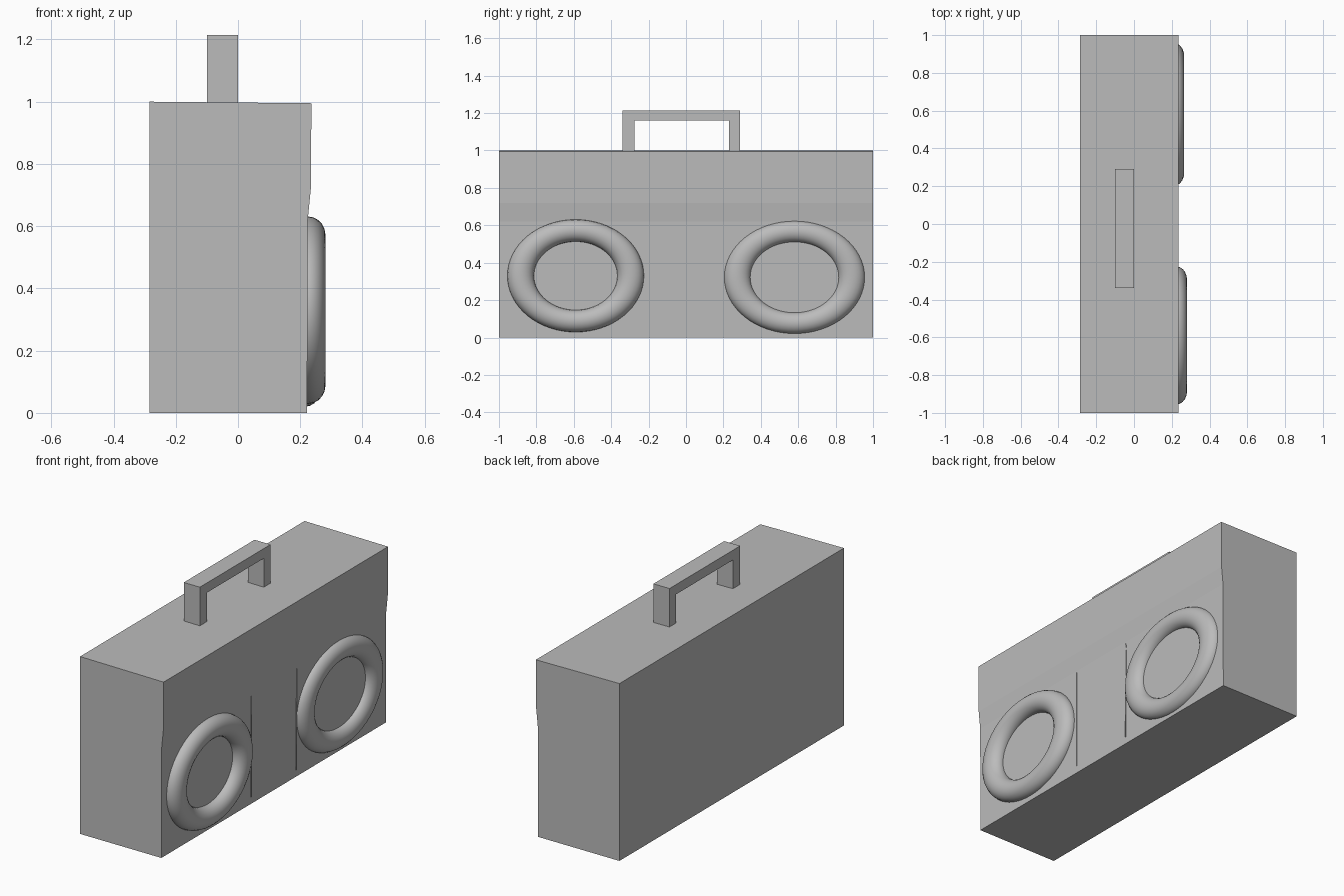
import bpy, bmesh
from math import cos, sin, tau

cube = bpy.data.objects.get("Cube")
if cube:
    bpy.data.objects.remove(cube, do_unlink=True)

grey = bpy.data.materials.new("plain grey")
grey.use_nodes = True
colour = (0.5, 0.5, 0.5, 1)
grey.diffuse_color = colour
grey.node_tree.nodes["Principled BSDF"].inputs["Base Color"].default_value = colour


def finish(name, bm):
    bmesh.ops.recalc_face_normals(bm, faces=bm.faces)
    mesh = bpy.data.meshes.new(name)
    bm.to_mesh(mesh)
    bm.free()
    mesh.materials.append(grey)
    obj = bpy.data.objects.new(name, mesh)
    bpy.context.collection.objects.link(obj)
    return obj


def extrude_profile(name, points, offset):
    """Closed planar outline pushed along an offset vector."""
    bm = bmesh.new()
    face = bm.faces.new([bm.verts.new(p) for p in points])
    new = bmesh.ops.extrude_face_region(bm, geom=[face])["geom"]
    verts = [g for g in new if isinstance(g, bmesh.types.BMVert)]
    bmesh.ops.translate(bm, verts=verts, vec=offset)
    return finish(name, bm)


def speaker_ring(name, y, z, ry, rz, tube_y, tube_z, x, depth, major=64, minor=20):
    """Flattened oval ring lying on the front panel."""
    bm = bmesh.new()
    rings = []
    for i in range(major):
        a = tau * i / major
        ring = []
        for j in range(minor):
            b = tau * j / minor
            ring.append(bm.verts.new((x + depth * sin(b),
                                      y + (ry + tube_y * cos(b)) * cos(a),
                                      z + (rz + tube_z * cos(b)) * sin(a))))
        rings.append(ring)
    for i in range(major):
        p, q = rings[i], rings[(i + 1) % major]
        for j in range(minor):
            k = (j + 1) % minor
            bm.faces.new((p[j], q[j], q[k], p[k]))
    obj = finish(name, bm)
    for poly in obj.data.polygons:
        poly.use_smooth = True


# Cabinet with a stepped front panel
cabinet = [(-0.285, 0), (0.222, 0), (0.224, 0.62), (0.234, 0.72),
           (0.236, 0.995), (-0.285, 1)]
extrude_profile("cabinet", [(x, -1, z) for x, z in cabinet], (0, 2, 0))

# Carrying handle: a square-cornered arch
arch = [(-0.34, 0.99), (-0.34, 1.215), (0.29, 1.215), (0.29, 0.99),
        (0.23, 0.99), (0.23, 1.16), (-0.275, 1.16), (-0.275, 0.99)]
extrude_profile("carrying_handle", [(-0.1, y, z) for y, z in arch], (0.1, 0, 0))

# Speaker rings
speaker_ring("right_speaker_ring", -0.59, 0.33, 0.294, 0.242, 0.071, 0.059, 0.225, 0.056)
speaker_ring("left_speaker_ring", 0.58, 0.322, 0.306, 0.245, 0.071, 0.057, 0.215, 0.051)

# Narrow tapering seams between the speakers
for name, y, width in (("right_seam", -0.205, 0.003), ("left_seam", 0.197, 0.01)):
    seam = [(y, 0.04), (y + width * 0.4, 0.3), (y + width, 0.58), (y + width * 0.4, 0.61)]
    extrude_profile(name, [(0.22, a, b) for a, b in seam], (0.007, 0, 0))
